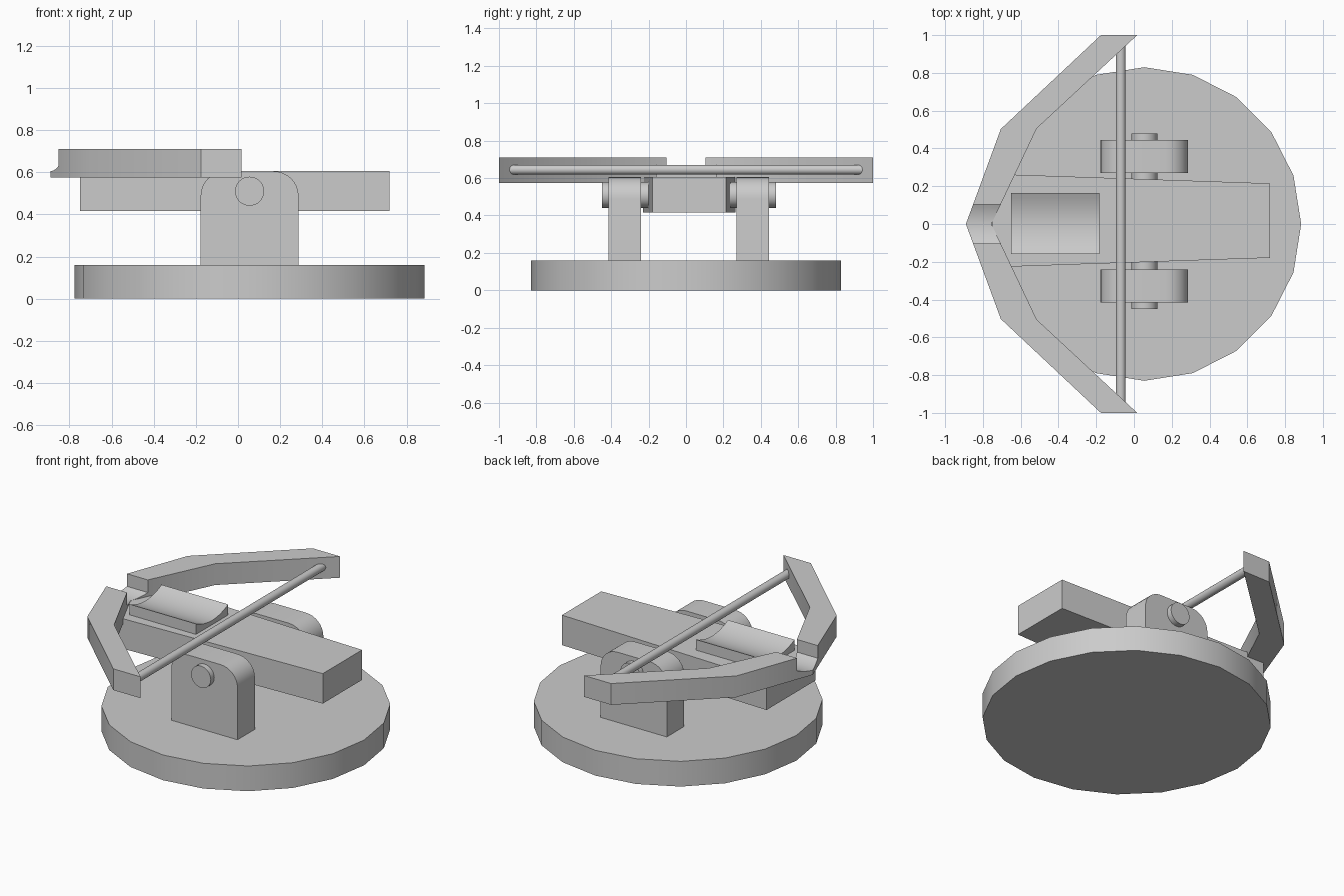
import bpy, bmesh
from math import sin, cos, pi, radians

if "Cube" in bpy.data.objects:
    bpy.data.objects.remove(bpy.data.objects["Cube"])


def finish(name, bm, smooth=True):
    bmesh.ops.remove_doubles(bm, verts=bm.verts, dist=1e-5)
    bmesh.ops.dissolve_degenerate(bm, edges=bm.edges, dist=1e-5)
    bmesh.ops.recalc_face_normals(bm, faces=bm.faces)
    me = bpy.data.meshes.new(name)
    bm.to_mesh(me)
    bm.free()
    ob = bpy.data.objects.new(name, me)
    bpy.context.collection.objects.link(ob)
    if smooth:
        bpy.ops.object.select_all(action='DESELECT')
        ob.select_set(True)
        bpy.context.view_layer.objects.active = ob
        bpy.ops.object.shade_smooth_by_angle(angle=radians(30))
    return ob


def loft(name, rings, smooth=True):
    """Skin a list of equal-length closed rings and cap both ends."""
    bm = bmesh.new()
    vs = [[bm.verts.new(p) for p in r] for r in rings]
    n = len(rings[0])
    for a, b in zip(vs, vs[1:]):
        for i in range(n):
            j = (i + 1) % n
            bm.faces.new((a[i], a[j], b[j], b[i]))
    bm.faces.new(vs[0])
    bm.faces.new(vs[-1])
    return finish(name, bm, smooth)


def circle(cx, cz, r, n):
    return [(cx + r * cos(2 * pi * i / n), cz + r * sin(2 * pi * i / n)) for i in range(n)]


def along_y(name, profile, y0, y1):
    return loft(name, [[(x, y, z) for x, z in profile] for y in (y0, y1)])


# Turntable base, 20 sides
disc = circle(0.055, 0, 0.83, 20)
loft("base_disc", [[(x, y, z) for x, y in disc] for z in (0, 0.16)])

# Bracket profile with rounded top corners
bracket = [(-0.177, 0.15), (0.287, 0.15)]
for cx, start in ((0.167, 0), (-0.057, pi / 2)):
    for i in range(9):
        a = start + pi / 2 * i / 8
        bracket.append((cx + 0.12 * cos(a), 0.49 + 0.115 * sin(a)))

# Brackets and pivot pins on both sides
MID = 0.015
for side, s in (("left", 1), ("right", -1)):
    along_y(side + "_bracket", bracket, MID + s * 0.256, MID + s * 0.43)
    along_y(side + "_pivot_pin", circle(0.055, 0.51, 0.069, 32), MID + s * 0.2, MID + s * 0.465)

# Tapered stock
loft("stock_beam", [[(x, 0.018 - w, 0.415), (x, 0.018 + w, 0.415),
                     (x, 0.018 + w, 0.605), (x, 0.018 - w, 0.605)]
                    for x, w in ((-0.75, 0.247), (0.72, 0.197))], False)

# Grooved rest block on the stock
N = 12
block = [(-0.16, 0.59), (0.163, 0.59)]
for i in range(N + 1):
    t = 1 - 2 * i / N
    block.append((0.0015 + 0.1615 * t, 0.632 + 0.04 * t * t))
loft("grooved_rest", [[(x, y, z) for y, z in block] for x in (-0.65, -0.183)])

# Bow: half stations of (outer x, outer y, inner x, inner y, top z), mirrored over y
TOP, NOTCH = 0.71, 0.63
half = [(-0.175, 1.0, 0.017, 1.0, TOP), (-0.705, 0.503, -0.515, 0.506, TOP)]


def near_centre(y, z):
    return (-0.89 + 0.368 * y, y, -0.755 + 0.474 * y, y, z)


half.append(near_centre(0.104, TOP))
for i in range(6):
    t = 1 - i / 6
    half.append(near_centre(0.104 * t, NOTCH - 0.025 * (1 - t * t)))
stations = half + [near_centre(0, NOTCH - 0.025)]
stations += [(ox, -oy, ix, -iy, z) for ox, oy, ix, iy, z in reversed(half)]
loft("bow", [[(ox, oy, 0.575), (ix, iy, 0.575), (ix, iy, z), (ox, oy, z)]
             for ox, oy, ix, iy, z in stations])

# Bowstring rod between the bow tips
along_y("bowstring", circle(-0.07, 0.645, 0.026, 20), -0.95, 0.95)
